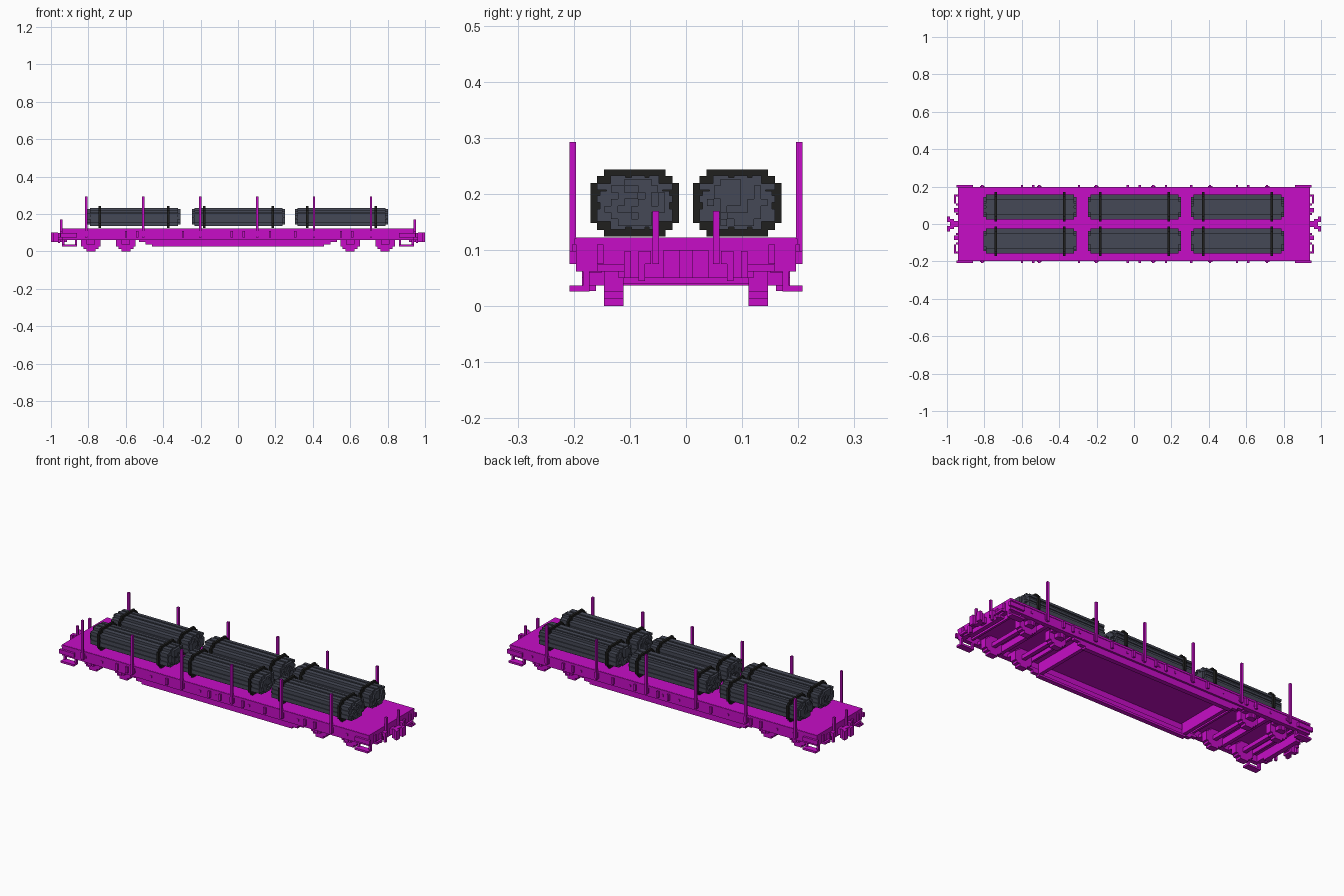
import bpy, bmesh, random
from mathutils import Matrix, Vector

random.seed(4)
if "Cube" in bpy.data.objects:
    bpy.data.objects.remove(bpy.data.objects["Cube"])
V = 0.012  # block size shared by the fine details


def material(name, rgb):
    m = bpy.data.materials.new(name)
    m.use_nodes = True
    m.diffuse_color = (*rgb, 1)
    m.node_tree.nodes["Principled BSDF"].inputs["Base Color"].default_value = (*rgb, 1)
    return m


magenta = material("magenta paint", (0.57, 0.004, 0.57))
slate = material("slate grey", (0.06, 0.066, 0.092))
black = material("strap black", (0.014, 0.014, 0.013))


def finish(name, bm, mat):
    bmesh.ops.recalc_face_normals(bm, faces=bm.faces)
    me = bpy.data.meshes.new(name)
    bm.to_mesh(me)
    bm.free()
    me.materials.append(mat)
    ob = bpy.data.objects.new(name, me)
    bpy.context.collection.objects.link(ob)
    return ob


def blocks(name, boxes, mat=magenta, mirror=""):
    """Boxes given as (x0, x1, y0, y1, z0, z1), copied across the named axes."""
    bm = bmesh.new()
    for sx in ((1, -1) if "x" in mirror else (1,)):
        for sy in ((1, -1) if "y" in mirror else (1,)):
            for x0, x1, y0, y1, z0, z1 in boxes:
                c = Vector((sx * (x0 + x1) / 2, sy * (y0 + y1) / 2, (z0 + z1) / 2))
                s = Matrix.Diagonal((x1 - x0, y1 - y0, z1 - z0, 1))
                bmesh.ops.create_cube(bm, size=1, matrix=Matrix.Translation(c) @ s)
    return finish(name, bm, mat)


def extrude_x(name, outline, x0, x1, mat):
    bm = bmesh.new()
    face = bm.faces.new([bm.verts.new((x0, y, z)) for y, z in outline])
    ext = bmesh.ops.extrude_face_region(bm, geom=[face])
    verts = [v for v in ext["geom"] if isinstance(v, bmesh.types.BMVert)]
    bmesh.ops.translate(bm, vec=(x1 - x0, 0, 0), verts=verts)
    return finish(name, bm, mat)


# Deck and the hollow frame below it
blocks("deck", [(-0.94, 0.94, -0.196, 0.196, 0.098, 0.122)])
blocks("side_sill", [
    (0, 0.94, 0.172, 0.196, 0.062, 0.11),
    (0, 0.53, 0.165, 0.185, 0.05, 0.064),
    (0, 0.495, 0.165, 0.185, 0.037, 0.052),
    (0, 0.46, 0.16, 0.185, 0.027, 0.039)], mirror="xy")
blocks("end_beam", [(0.915, 0.94, -0.196, 0.196, 0.062, 0.11),
                    (0.915, 0.94, -0.12, 0.12, 0.05, 0.064)], mirror="x")
blocks("cross_member", [
    (0.44, 0.46, -0.165, 0.165, 0.037, 0.1),
    (0.51, 0.522, -0.175, 0.175, 0.075, 0.1),
    (0.685, 0.705, -0.175, 0.175, 0.062, 0.1),
    (0.865, 0.877, -0.175, 0.175, 0.075, 0.1)], mirror="x")

# Ribs and small fittings along the sides
ribs = [(x, x + V, 0.195, 0.208, 0.075, 0.11)
        for x in (-0.605, -0.545, -0.3, -0.04, 0.025, 0.165, 0.3, 0.545, 0.605)]
ribs += [(-0.9 + 0.1 * i, -0.89 + 0.1 * i, 0.19, 0.199, 0.085, 0.097) for i in range(19)]
blocks("side_fittings", ribs, mirror="y")
blocks("side_lip", [(-0.94, 0.94, 0.194, 0.199, 0.11, 0.121)], mirror="y")

# Tall stakes with their sockets
stakes = []
for i in range(6):
    x = -0.811 + i * 0.3045
    stakes += [(x - 0.006, x + 0.006, 0.196, 0.208, 0.075, 0.293),
               (x - 0.012, x + 0.012, 0.194, 0.203, 0.08, 0.11)]
blocks("stakes", stakes, mirror="y")

# Wheels with stepped rims, axles and axle boxes
wheels, axles, boxes = [], [], []
for x in (0.6, 0.787):
    for half, low, high in ((0.024, 0.0, 0.1), (0.04, 0.013, 0.088), (0.052, 0.025, 0.076)):
        wheels.append((x - half, x + half, 0.111, 0.146, low, high))
    axles.append((x - 0.011, x + 0.011, -0.112, 0.112, 0.04, 0.062))
    boxes += [(x - 0.022, x + 0.022, 0.145, 0.172, 0.037, 0.075),
              (x - 0.05, x + 0.05, 0.15, 0.172, 0.06, 0.078),
              (x - 0.01, x + 0.01, 0.17, 0.178, 0.037, 0.062)]
blocks("wheels", wheels, mirror="xy")
blocks("axles", axles, mirror="x")
blocks("axle_boxes", boxes, mirror="xy")

# Open corner steps
blocks("corner_steps", [
    (0.86, 0.94, 0.172, 0.208, 0.026, 0.037),
    (0.86, 0.872, 0.172, 0.184, 0.037, 0.075),
    (0.928, 0.94, 0.172, 0.184, 0.037, 0.075),
    (0.86, 0.95, 0.195, 0.208, 0.075, 0.098)], mirror="xy")

# Couplers, end posts, hoses and handles
blocks("couplers", [
    (0.94, 0.985, -0.016, 0.016, 0.06, 0.092),
    (0.962, 0.985, -0.028, 0.028, 0.05, 0.1),
    (0.985, 1.0, -0.04, -0.012, 0.05, 0.1),
    (0.985, 1.0, 0.012, 0.04, 0.05, 0.1)], mirror="x")
blocks("end_posts", [(0.939, 0.951, 0.048, 0.06, 0.075, 0.17)], mirror="xy")
blocks("end_fittings", [
    (0.94, 0.963, 0.062, 0.085, 0.075, 0.098),
    (0.951, 0.963, 0.073, 0.085, 0.045, 0.08),
    (0.94, 0.952, 0.098, 0.11, 0.05, 0.098),
    (0.94, 0.951, 0.147, 0.159, 0.075, 0.11),
    (0.951, 0.963, 0.11, 0.159, 0.062, 0.074),
    (0.94, 0.963, 0.15, 0.159, 0.062, 0.074)], mirror="xy")


def stepped(hy, hz, cz, cy):
    """Rectangle with two-step corners around (cy, cz)."""
    q = [(hy, hz - 2 * V), (hy - V, hz - 2 * V), (hy - V, hz - V),
         (hy - 2 * V, hz - V), (hy - 2 * V, hz)]
    ring = q + [(-a, b) for a, b in reversed(q)]
    ring += [(-a, -b) for a, b in q] + [(a, -b) for a, b in reversed(q)]
    return [(cy + a, cz + b) for a, b in ring]


# Six strapped bundles of bars
for n, centre in enumerate((-0.556, 0.003, 0.553)):
    for side in (-1, 1):
        tag = f"{n + 1}_{'left' if side > 0 else 'right'}"
        cy, cz = side * 0.0915, 0.185
        x0, x1 = centre - 0.236, centre + 0.236
        extrude_x("bundle_" + tag, stepped(0.062, 0.044, cz, cy), x0, x1, slate)
        # Raised rows leave grooves along the sides and top
        rows = []
        for a, b in ((-0.034, -0.012), (0.0, 0.012), (0.022, 0.034)):
            rows += [(x0, x1, cy - 0.067, cy + 0.067, cz + a, cz + b)]
        for a, b in ((-0.043, -0.016), (-0.006, 0.018), (0.026, 0.043)):
            rows += [(x0, x1, cy + a, cy + b, cz - 0.048, cz + 0.048)]
        # Uneven bar ends
        for j in range(-4, 5):
            for k in range(-3, 4):
                if abs(j) + abs(k) < 6 and random.random() < 0.75:
                    y, z = cy + j * V, cz + k * V
                    for end, s in ((x0, -1), (x1, 1)):
                        tip = end + s * V
                        rows.append((min(end, tip), max(end, tip),
                                     y - V / 2, y + V / 2, z - V / 2, z + V / 2))
        blocks("bundle_bars_" + tag, rows, slate)
        for s in (-1, 1):
            xs = centre + s * 0.183
            extrude_x("strap_" + tag, stepped(0.079, 0.06, cz - 0.001, cy),
                      xs - 0.006, xs + 0.006, black)
